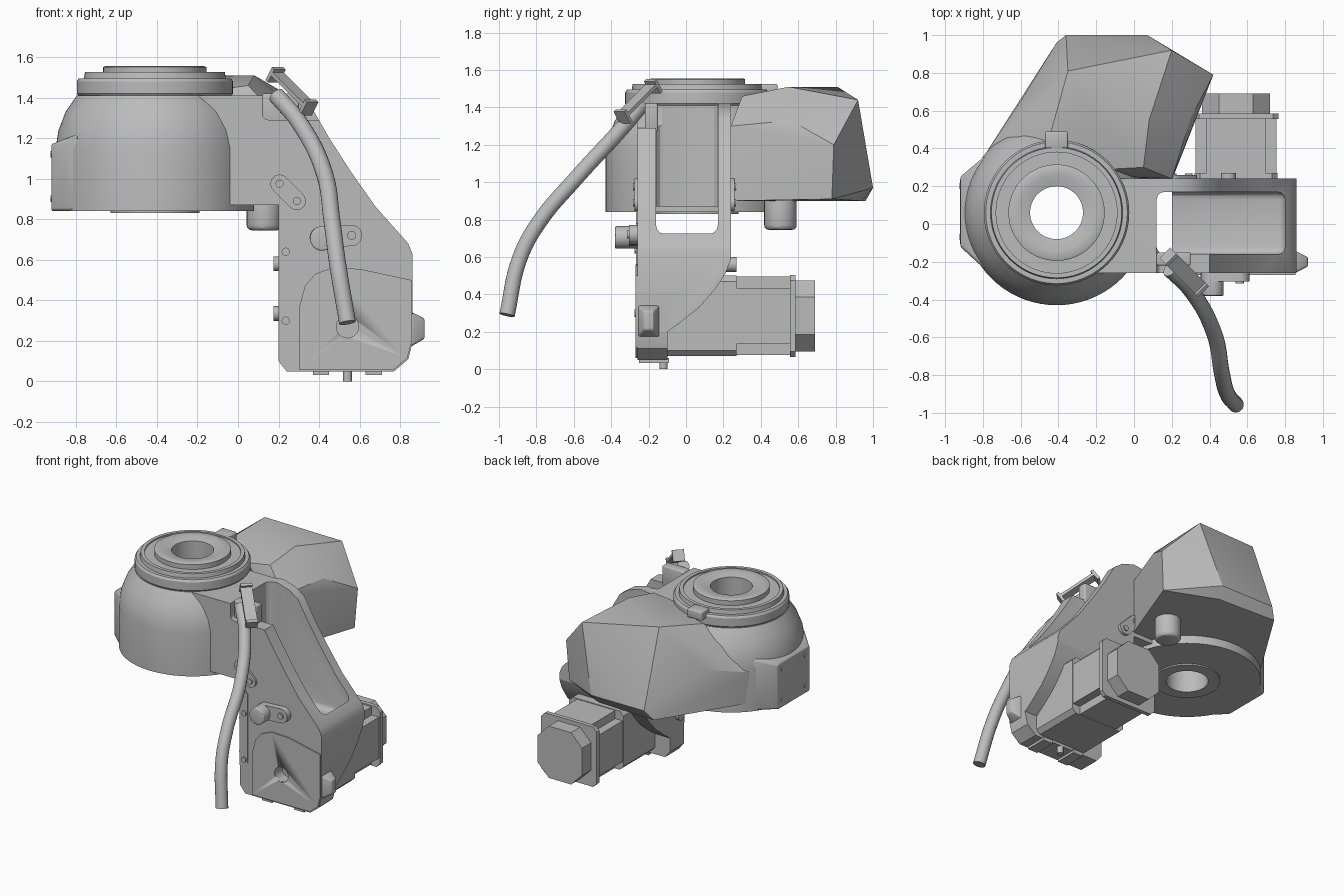
import bpy, bmesh, math
from mathutils import Vector, Matrix

cube = bpy.data.objects.get("Cube")
if cube:
    bpy.data.objects.remove(cube, do_unlink=True)

grey = bpy.data.materials.new("cast grey")
grey.use_nodes = True
grey.diffuse_color = (0.5, 0.5, 0.5, 1)
grey.node_tree.nodes["Principled BSDF"].inputs["Base Color"].default_value = (0.5, 0.5, 0.5, 1)


def finish(name, bm, bevel=0.0, angle=30):
    bmesh.ops.recalc_face_normals(bm, faces=bm.faces)
    mesh = bpy.data.meshes.new(name)
    bm.to_mesh(mesh)
    bm.free()
    ob = bpy.data.objects.new(name, mesh)
    bpy.context.collection.objects.link(ob)
    mesh.materials.append(grey)
    activate(ob)
    if bevel:
        mod = ob.modifiers.new("Bevel", 'BEVEL')
        mod.width, mod.segments = bevel, 3
        mod.limit_method, mod.angle_limit = 'ANGLE', math.radians(40)
        bpy.ops.object.modifier_apply(modifier=mod.name)
    bpy.ops.object.shade_smooth_by_angle(angle=math.radians(angle))
    return ob


def activate(ob):
    bpy.ops.object.select_all(action='DESELECT')
    ob.select_set(True)
    bpy.context.view_layer.objects.active = ob


def prism(name, pts, axis, lo, hi, bevel=0.0):
    """Extrude a 2D outline along x, y or z."""
    place = {'x': lambda a, b, t: (t, a, b), 'y': lambda a, b, t: (a, t, b),
             'z': lambda a, b, t: (a, b, t)}[axis]
    bm = bmesh.new()
    ends = [[bm.verts.new(place(a, b, t)) for a, b in pts] for t in (lo, hi)]
    bm.faces.new(ends[0])
    bm.faces.new(ends[1])
    for i in range(len(pts)):
        j = (i + 1) % len(pts)
        bm.faces.new((ends[0][i], ends[0][j], ends[1][j], ends[1][i]))
    return finish(name, bm, bevel)


def box(name, x0, x1, y0, y1, z0, z1, bevel=0.0):
    return prism(name, [(x0, y0), (x1, y0), (x1, y1), (x0, y1)], 'z', z0, z1, bevel)


def disc(name, a, b, r, axis, lo, hi, bevel=0.0, n=32):
    pts = [(a + r * math.cos(2 * math.pi * i / n), b + r * math.sin(2 * math.pi * i / n)) for i in range(n)]
    return prism(name, pts, axis, lo, hi, bevel)


def stadium(name, a, b, r, lo, hi):
    """Round-ended plate between two points of the xz plane."""
    start = math.atan2(b[1] - a[1], b[0] - a[0]) + math.pi / 2
    pts = []
    for (x, z), s in ((a, start), (b, start + math.pi)):
        pts += [(x + r * math.cos(s + math.pi * i / 10), z + r * math.sin(s + math.pi * i / 10)) for i in range(11)]
    return prism(name, pts, 'y', lo, hi)


def hull(name, pts, bevel=0.0, angle=30):
    bm = bmesh.new()
    for p in pts:
        bm.verts.new(p)
    res = bmesh.ops.convex_hull(bm, input=bm.verts)
    junk = [v for v in res["geom_interior"] if isinstance(v, bmesh.types.BMVert)]
    bmesh.ops.delete(bm, geom=junk, context='VERTS')
    return finish(name, bm, bevel, angle)


def lathe(name, profile, cx, cy, n=72):
    """Closed profile of (radius, z) turned about a vertical axis."""
    bm = bmesh.new()
    rings = []
    for i in range(n):
        t = 2 * math.pi * i / n
        rings.append([bm.verts.new((cx + r * math.cos(t), cy + r * math.sin(t), z)) for r, z in profile])
    for i in range(n):
        a, b = rings[i], rings[(i + 1) % n]
        for j in range(len(profile)):
            k = (j + 1) % len(profile)
            bm.faces.new((a[j], b[j], b[k], a[k]))
    return finish(name, bm)


def boolean(ob, cutter, operation):
    activate(ob)
    mod = ob.modifiers.new("Bool", 'BOOLEAN')
    mod.operation, mod.object, mod.solver = operation, cutter, 'EXACT'
    bpy.ops.object.modifier_apply(modifier=mod.name)
    bpy.data.objects.remove(cutter, do_unlink=True)


# Hollow drum with stepped collar and bottom flange
CX, CY = -0.41, 0.06
lathe("drum", [(0.14, 0.83), (0.22, 0.83), (0.22, 0.84), (0.49, 0.84), (0.49, 1.15), (0.475, 1.24),
               (0.44, 1.33), (0.385, 1.41), (0.14, 1.41)], CX, CY)
lathe("collar", [(0.14, 1.4), (0.37, 1.4), (0.385, 1.42), (0.385, 1.48), (0.375, 1.495), (0.35, 1.495),
                 (0.345, 1.525), (0.32, 1.525), (0.32, 1.515), (0.255, 1.515), (0.255, 1.55),
                 (0.245, 1.555), (0.2, 1.555), (0.14, 1.54)], CX, CY)
box("collar_tab", -0.47, -0.35, 0.4, 0.49, 1.46, 1.525, 0.01)

# Flat mounting pad on the drum side, with four bolts
pad = [(-0.92, y, z) for y in (-0.12, 0.25) for z in (0.84, 1.17)]
pad += [(-0.79, y, z) for y in (-0.24, 0.36) for z in (0.84, 1.22)]
hull("side_pad", pad, 0.015)
for y in (-0.07, 0.2):
    for z in (0.9, 1.12):
        disc("pad_bolt", y, z, 0.016, 'x', -0.925, -0.91, n=12)

# Faceted rear cover
hull("rear_cover", [
    (-0.8, 0.34, 0.9), (-0.41, 0.96, 0.9), (0.05, 0.94, 0.9), (0.4, 0.78, 0.91), (0.22, 0.37, 0.9),
    (0.2, 0.23, 0.9), (-0.75, 0.26, 0.9), (-0.36, 1, 0.97), (0.07, 1, 0.97), (0.42, 0.79, 1.2),
    (-0.8, 0.35, 1.12), (-0.6, 0.65, 1.2), (-0.72, 0.32, 1.22), (-0.35, 0.81, 1.51), (0.2, 0.92, 1.44),
    (-0.5, 0.27, 1.38), (-0.42, 0.46, 1.43), (-0.25, 0.6, 1.5), (0.08, 0.55, 1.51), (0.05, 0.3, 1.46),
    (0.3, 0.56, 1.33), (0.2, 0.24, 1.3)], angle=20)
disc("rear_plug", 0.13, 0.505, 0.087, 'z', 0.745, 0.95, 0.025)

# Arm casting: front outline crossed with side outline, then pocketed
outline = [(-0.2, 0.87), (-0.2, 1.41), (0.12, 1.41), (0.2, 1.42), (0.3, 1.39), (0.37, 1.34), (0.45, 1.2),
           (0.56, 1.03), (0.68, 0.86), (0.84, 0.68), (0.86, 0.63), (0.86, 0.19), (0.84, 0.11), (0.77, 0.05),
           (0.24, 0.05), (0.2, 0.1), (0.2, 0.87)]
arm = prism("arm", outline, 'y', -0.26, 0.24)
side = [(-0.3, 0), (-0.1, 0), (-0.1, 0.2), (-0.03, 0.25), (0.07, 0.33), (0.15, 0.42), (0.21, 0.51),
        (0.245, 0.6), (0.245, 1.6), (-0.3, 1.6)]
boolean(arm, prism("side_cutter", side, 'x', -0.4, 1), 'INTERSECT')
boolean(arm, box("pocket_cutter", 0.12, 0.8, -0.16, 0.17, 0.6, 1.7, 0.04), 'DIFFERENCE')
boolean(arm, box("front_top_cutter", 0.12, 0.8, -0.4, -0.1, 1.29, 1.7, 0.03), 'DIFFERENCE')
boolean(arm, disc("hole_cutter", 0.54, 0.27, 0.055, 'y', -0.4, -0.18), 'DIFFERENCE')
activate(arm)
bpy.ops.object.shade_smooth_by_angle(angle=math.radians(30))

# Thin front cover plate and bolted edge strip
cover = prism("front_cover", [(0.3, 0.06), (0.3, 0.36), (0.33, 0.47), (0.38, 0.53), (0.46, 0.56), (0.6, 0.555),
                              (0.855, 0.5), (0.855, 0.19), (0.835, 0.115), (0.77, 0.06)], 'y', -0.269, -0.255)
boolean(cover, disc("hole_cutter", 0.54, 0.27, 0.055, 'y', -0.4, -0.18), 'DIFFERENCE')
prism("edge_strip", [(0.2, 0.25), (0.23, 0.25), (0.265, 0.28), (0.265, 0.78), (0.2, 0.86)], 'y', -0.266, -0.25)
for z in (0.64, 0.3):
    disc("strip_bolt", 0.235, z, 0.02, 'y', -0.275, -0.25, n=16)
for z in (0.58, 0.335):
    disc("edge_stud", -0.2, z, 0.036, 'x', 0.175, 0.21, n=20)

# Bolted slot plates on both arm faces
for lo, hi, out in ((-0.275, -0.25, -0.283), (0.23, 0.26, 0.268)):
    stadium("slot_plate", (0.205, 0.975), (0.29, 0.89), 0.045, lo, hi)
    for x, z in ((0.205, 0.975), (0.29, 0.89)):
        disc("slot_bolt", x, z, 0.02, 'y', min(lo, out), max(hi, out), n=16)
stadium("knob_plate", (0.405, 0.71), (0.56, 0.72), 0.052, -0.305, -0.25)
disc("front_knob", 0.415, 0.705, 0.06, 'y', -0.38, -0.25, 0.008)
disc("knob_bolt", 0.56, 0.72, 0.022, 'y', -0.315, -0.29, n=16)
disc("rear_stud", 0.5, 0.56, 0.04, 'y', 0.15, 0.27, n=20)

# Side latch, feet and locating pin
latch = [(0.85, y, z) for y in (-0.26, -0.14) for z in (0.17, 0.345)]
latch += [(0.92, y, z) for y in (-0.225, -0.175) for z in (0.21, 0.31)]
hull("side_latch", latch, 0.01)
for x0, x1 in ((0.37, 0.45), (0.63, 0.71)):
    box("foot", x0, x1, -0.25, -0.09, 0.032, 0.06)
disc("locating_pin", 0.54, -0.12, 0.022, 'z', 0, 0.06, n=20)

# Motor: notched body, flange and chamfered end cap
MX, MZ = 0.54, 0.285


def corner_section(w, h, c, notch):
    pts = []
    for sx, sz in ((1, 1), (-1, 1), (-1, -1), (1, -1)):
        corner = [(w, h - c)] + ([(w - c, h - c)] if notch else []) + [(w - c, h)]
        corner = [(MX + sx * a, MZ + sz * b) for a, b in corner]
        pts += corner if sx * sz > 0 else corner[::-1]
    return pts


prism("motor_body", corner_section(0.215, 0.21, 0.06, True), 'y', -0.12, 0.56)
prism("motor_flange", corner_section(0.225, 0.22, 0.03, False), 'y', 0.555, 0.585)
prism("motor_mount", corner_section(0.22, 0.215, 0.03, False), 'y', -0.12, 0.27)
prism("motor_cap", corner_section(0.18, 0.19, 0.09, False), 'y', 0.58, 0.69)

# Cable sweeping forward and down
curve = bpy.data.curves.new("cable", 'CURVE')
curve.dimensions = '3D'
curve.bevel_depth, curve.bevel_resolution, curve.resolution_u = 0.042, 6, 8
curve.use_fill_caps = True
path = [(0.19, -0.24, 1.41), (0.3, -0.35, 1.28), (0.425, -0.58, 1.03), (0.465, -0.79, 0.78),
        (0.49, -0.89, 0.59), (0.54, -0.957, 0.29)]
spline = curve.splines.new('BEZIER')
spline.bezier_points.add(len(path) - 1)
for point, co in zip(spline.bezier_points, path):
    point.co = co
    point.handle_left_type = point.handle_right_type = 'AUTO'
cable = bpy.data.objects.new("cable", curve)
bpy.context.collection.objects.link(cable)
activate(cable)
bpy.ops.object.convert(target='MESH')
cable = bpy.context.object
cable.data.materials.clear()
cable.data.materials.append(grey)
bpy.ops.object.shade_smooth_by_angle(angle=math.radians(40))

# Cable clip: tilted plate with bent ends
along = Vector((0.17, -0.17, -0.17)).normalized()
across = Vector((1, 1, 0)).normalized()
frame = Matrix((along, across, along.cross(across))).transposed().to_4x4()
frame.translation = Vector((0.27, -0.26, 1.44))
for name, a in (("clip_plate", (-0.14, 0.14, -0.04, 0.04, -0.01, 0.01)),
                ("clip_tab_upper", (-0.15, -0.13, -0.04, 0.04, -0.05, 0.03)),
                ("clip_tab_lower", (0.13, 0.15, -0.04, 0.04, -0.05, 0.03))):
    box(name, *a).data.transform(frame)
box("clip_bracket", 0.12, 0.3, -0.22, -0.15, 1.27, 1.42, 0.01)
